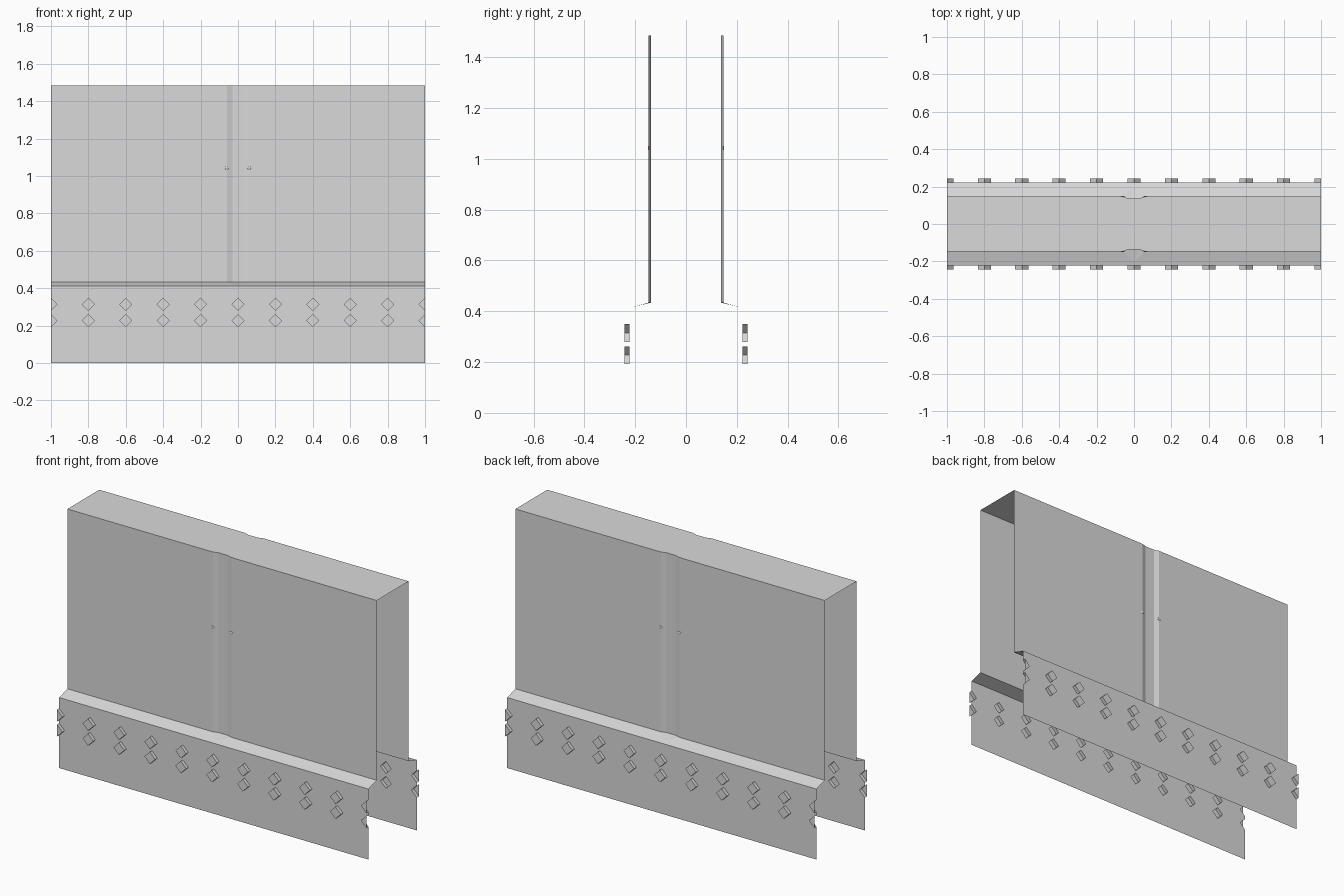
import bpy, bmesh
from math import pi

cube = bpy.data.objects.get("Cube")
if cube:
    bpy.data.objects.remove(cube, do_unlink=True)

# Single painted grey
grey = bpy.data.materials.new("light_grey")
grey.use_nodes = True
colour = (0.7, 0.7, 0.7, 1)
grey.diffuse_color = colour
grey.node_tree.nodes["Principled BSDF"].inputs["Base Color"].default_value = colour

WALL_Y, GROOVE_Y, SKIRT_Y, STUD_Y = -0.147, -0.137, -0.223, -0.243
TOP_Z, LEDGE_Z, SKIRT_Z = 1.485, 0.434, 0.412
STUD_R, STUD_HEIGHTS = 0.035, (0.227, 0.314)
HALF_PITCH = 0.1


def make_mesh(name, polygons):
    """Join polygons, given as lists of points, into one welded mesh."""
    bm = bmesh.new()
    for points in polygons:
        bm.faces.new([bm.verts.new(p) for p in points])
    bmesh.ops.remove_doubles(bm, verts=bm.verts[:], dist=0.0001)
    mesh = bpy.data.meshes.new(name)
    bm.to_mesh(mesh)
    bm.free()
    mesh.materials.append(grey)
    return mesh


def add(name, mesh, turn=0):
    ob = bpy.data.objects.new(name, mesh)
    ob.rotation_euler.z = turn
    bpy.context.collection.objects.link(ob)
    return ob


def add_both_sides(name, mesh):
    add("front_" + name, mesh)
    add("back_" + name, mesh, pi)


# Plan outline of a wall with its shallow central groove
outline = [(-1, WALL_Y), (-0.06, WALL_Y), (-0.03, GROOVE_Y),
           (0.03, GROOVE_Y), (0.06, WALL_Y), (1, WALL_Y)]
spans = list(zip(outline, outline[1:]))

# Tall grooved walls
add_both_sides("wall", make_mesh("wall", [
    [(*a, LEDGE_Z), (*b, LEDGE_Z), (*b, TOP_Z), (*a, TOP_Z)] for a, b in spans]))

# Top cover following both grooves
add("top_cover", make_mesh("top_cover", [
    [(*a, TOP_Z), (*b, TOP_Z), (b[0], -b[1], TOP_Z), (a[0], -a[1], TOP_Z)]
    for a, b in spans]))

# Sloping ledges, with the groove fading to a point
apex = (0, -0.2, 0.4193)
foot = (0, SKIRT_Y, SKIRT_Z)
ledge = [[(*a, LEDGE_Z), apex, (*b, LEDGE_Z)] for a, b in spans[1:-1]]
ledge.append([(-1, SKIRT_Y, SKIRT_Z), foot, apex,
              (*outline[1], LEDGE_Z), (*outline[0], LEDGE_Z)])
ledge.append([foot, (1, SKIRT_Y, SKIRT_Z), (*outline[5], LEDGE_Z),
              (*outline[4], LEDGE_Z), apex])
for i in range(3):
    ledge[i] = [ledge[i][0], ledge[i][1], ledge[i][2]]
add_both_sides("ledge", make_mesh("ledge", ledge))


def skirt_tile(x0, side):
    """Half a stud pitch: plate with half-diamond studs pushed outward."""
    def p(u, z, y=SKIRT_Y):
        return (x0 + side * u, y, z)

    plate = [p(0, 0), p(HALF_PITCH, 0), p(HALF_PITCH, SKIRT_Z), p(0, SKIRT_Z)]
    polys = []
    for z in reversed(STUD_HEIGHTS):
        rim = [(0, z + STUD_R), (STUD_R, z), (0, z - STUD_R)]
        plate += [p(*r) for r in rim]
        polys.append([p(*r, STUD_Y) for r in reversed(rim)])
        for a, b in zip(rim, rim[1:]):
            polys.append([p(*a), p(*a, STUD_Y), p(*b, STUD_Y), p(*b)])
    polys.append(plate)
    return polys if side > 0 else [list(reversed(q)) for q in polys]


# Studded lower skirts
tiles = []
for i in range(11):
    x = -1 + 2 * HALF_PITCH * i
    if i < 10:
        tiles += skirt_tile(x, 1)
    if i > 0:
        tiles += skirt_tile(x, -1)
add_both_sides("studded_skirt", make_mesh("studded_skirt", tiles))

# Tiny flat knobs on the groove edges
bm = bmesh.new()
for x in (-0.06, 0.06):
    made = bmesh.ops.create_uvsphere(bm, u_segments=8, v_segments=6, radius=1)
    bmesh.ops.scale(bm, vec=(0.012, 0.003, 0.008), verts=made["verts"])
    bmesh.ops.translate(bm, vec=(x, WALL_Y, 1.043), verts=made["verts"])
knobs = bpy.data.meshes.new("knobs")
bm.to_mesh(knobs)
bm.free()
knobs.materials.append(grey)
add_both_sides("knobs", knobs)
